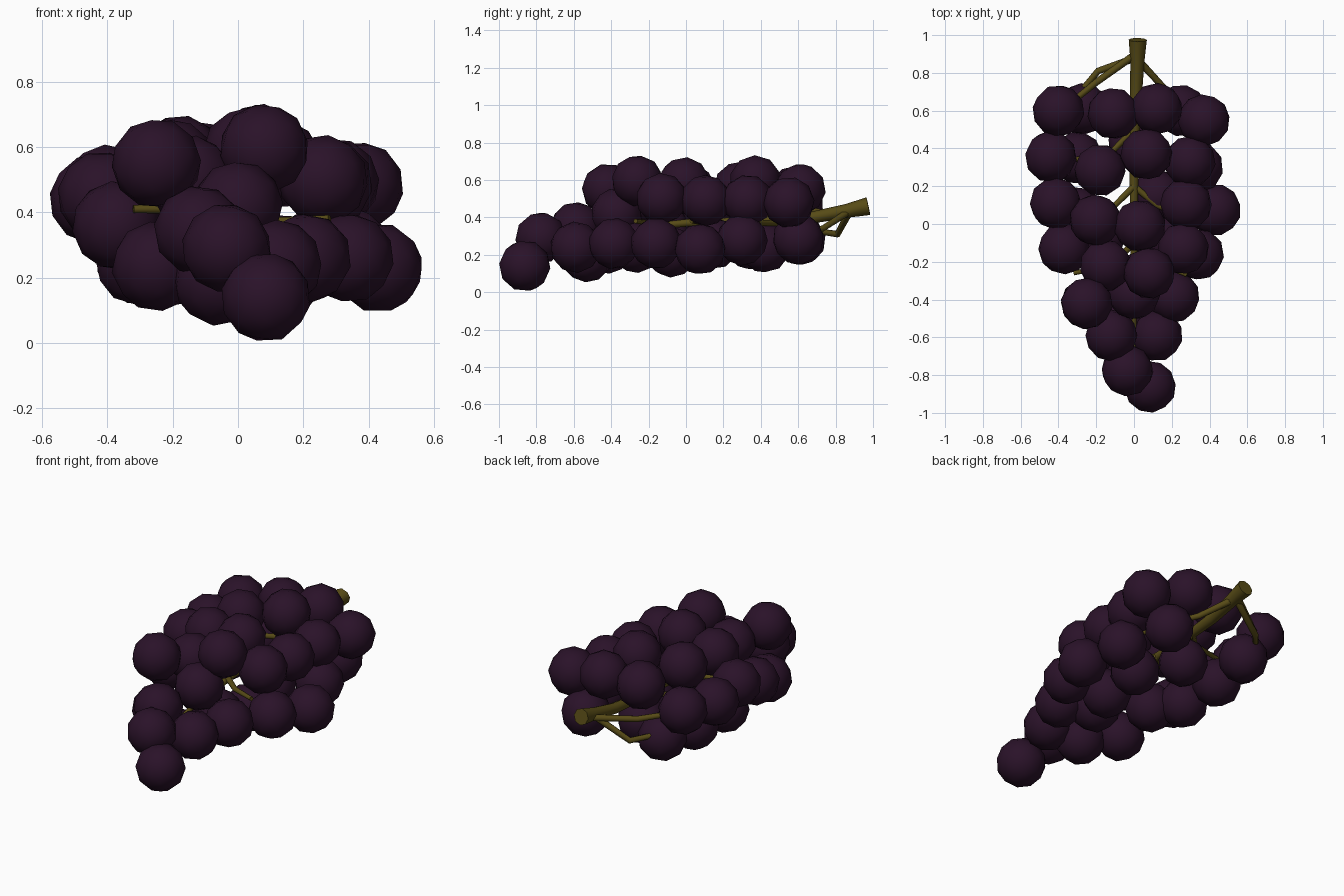
import bpy, random, math

if "Cube" in bpy.data.objects:
    bpy.data.objects.remove(bpy.data.objects["Cube"])

random.seed(4)


def material(name, rgb):
    m = bpy.data.materials.new(name)
    m.diffuse_color = (*rgb, 1)
    m.use_nodes = True
    m.node_tree.nodes["Principled BSDF"].inputs["Base Color"].default_value = m.diffuse_color
    return m


grape_skin = material("dark purple", (0.023, 0.006, 0.022))
stem_bark = material("olive brown", (0.095, 0.07, 0.008))

# Grape centres, in rows from the stem end to the tip
upper = [
    (-.40, .60, .47), (-.11, .585, .54), (.12, .61, .55), (.37, .55, .48),
    (-.44, .355, .44), (-.18, .285, .56), (.065, .37, .595), (.295, .33, .49),
    (-.415, .11, .45), (-.205, .02, .55), (.03, -.01, .585), (.275, .105, .49),
    (-.37, -.13, .36), (-.15, -.22, .50), (.08, -.26, .595), (.26, -.13, .50),
    (-.25, -.42, .55), (0, -.37, .42), (-.12, -.59, .345), (-.035, -.775, .29),
]
lower = [
    (-.27, .61, .28), (.25, .60, .285),
    (-.30, .35, .255), (0, .42, .24), (.335, .30, .28),
    (-.30, .06, .25), (.12, .15, .26), (.43, .075, .23),
    (-.19, -.09, .25), (.13, -.08, .215), (.34, -.16, .26),
    (.05, -.27, .24), (-.25, -.42, .235), (.21, -.385, .26),
    (-.06, -.53, .19), (.12, -.59, .24), (.085, -.862, .14),
]

# Shared low-poly grape mesh with smooth shading
bpy.ops.mesh.primitive_ico_sphere_add(subdivisions=2, radius=0.138)
source = bpy.context.object
grape_mesh = source.data
grape_mesh.name = "grape"
grape_mesh.materials.append(grape_skin)
grape_mesh.shade_smooth()
bpy.data.objects.remove(source)

for i, centre in enumerate(upper + lower):
    grape = bpy.data.objects.new(f"grape_{i + 1:02d}", grape_mesh)
    grape.location = centre
    grape.rotation_euler = [random.uniform(0, math.tau) for _ in range(3)]
    bpy.context.collection.objects.link(grape)


def tube(name, points):
    """Tapered eight-sided twig; points are (x, y, z, radius)."""
    curve = bpy.data.curves.new(name, 'CURVE')
    curve.dimensions = '3D'
    curve.bevel_depth = 1
    curve.bevel_resolution = 2
    curve.use_fill_caps = True
    spline = curve.splines.new('POLY')
    spline.points.add(len(points) - 1)
    for p, (x, y, z, r) in zip(spline.points, points):
        p.co = (x, y, z, 1)
        p.radius = r
    ob = bpy.data.objects.new(name, curve)
    bpy.context.collection.objects.link(ob)
    bpy.ops.object.select_all(action='DESELECT')
    ob.select_set(True)
    bpy.context.view_layer.objects.active = ob
    bpy.ops.object.convert(target='MESH')
    ob = bpy.context.object
    ob.data.materials.clear()
    ob.data.materials.append(stem_bark)
    bpy.ops.object.shade_smooth_by_angle(angle=math.radians(50))


# Main stem running through the bunch
tube("main_stem", [(.02, .975, .46, .048), (.018, .86, .435, .037), (.01, .68, .40, .032),
                   (0, .4, .38, .025), (0, 0, .37, .02), (0, -.4, .33, .015), (0, -.7, .25, .01)])

# Side twigs reaching the outer grapes
tube("left_low_twig", [(.01, .88, .44, .02), (-.19, .81, .31, .018), (-.30, .68, .33, .015)])
tube("left_high_twig", [(.01, .90, .43, .02), (-.20, .75, .42, .018), (-.36, .62, .45, .015)])
tube("right_twig", [(.02, .87, .43, .02), (.15, .73, .34, .017), (.25, .62, .31, .015)])
for y in (.5, .2, -.1):
    tube("inner_left_twig", [(0, y, .38, .018), (-.12, y - .12, .41, .015), (-.32, y - .16, .41, .012)])
    tube("inner_right_twig", [(0, y, .37, .018), (.12, y - .1, .37, .015), (.28, y - .17, .38, .012)])
